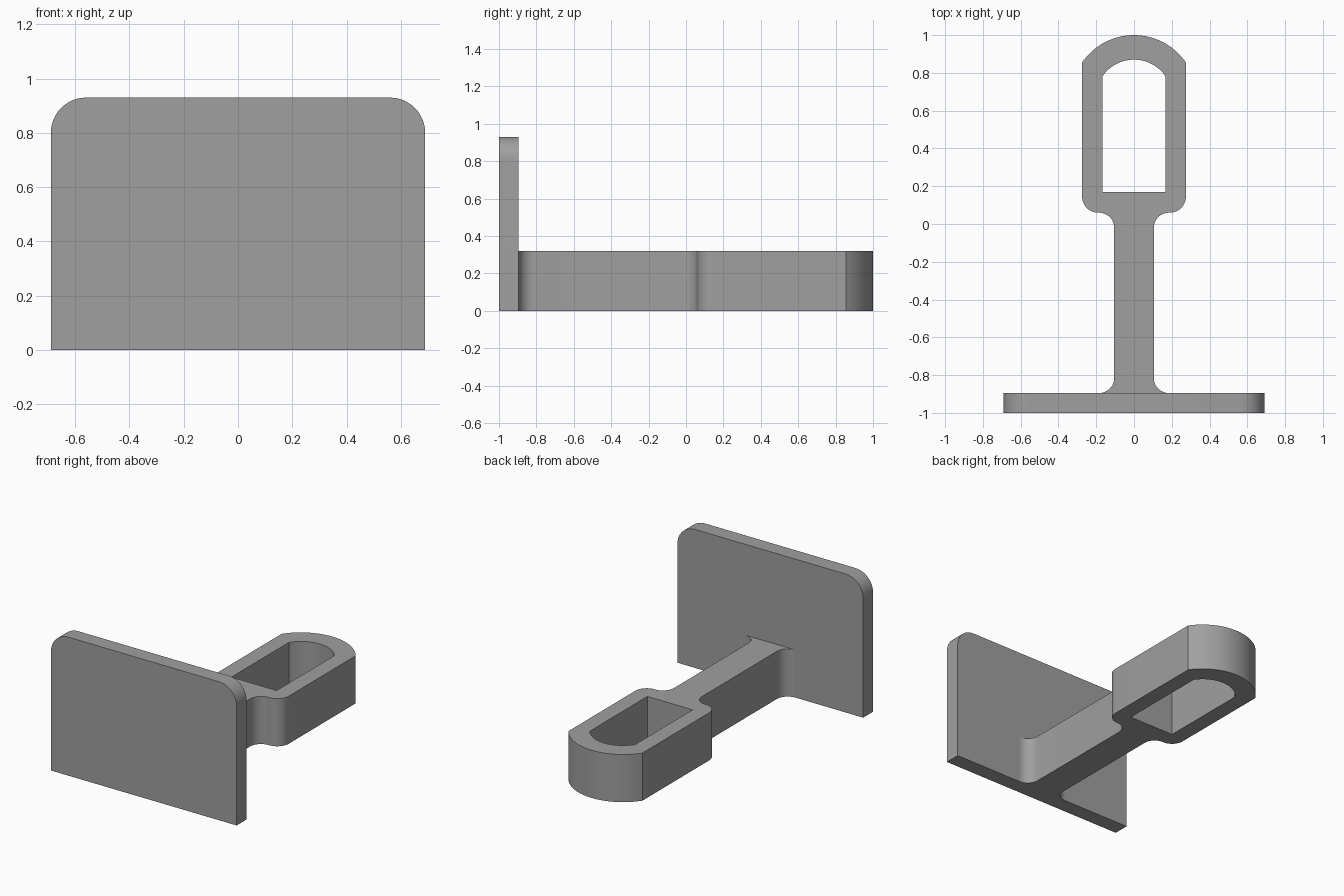
import bpy, bmesh, math
from mathutils import Vector

if "Cube" in bpy.data.objects:
    bpy.data.objects.remove(bpy.data.objects["Cube"])

grey = bpy.data.materials.new("plain grey")
grey.diffuse_color = (0.35, 0.35, 0.35, 1)
grey.use_nodes = True
grey.node_tree.nodes["Principled BSDF"].inputs["Base Color"].default_value = grey.diffuse_color


def arc(cx, cy, r, a0, a1, n=12):
    """Points on a circular arc, angles in degrees."""
    return [(cx + r * math.cos(math.radians(a0 + (a1 - a0) * i / n)),
             cy + r * math.sin(math.radians(a0 + (a1 - a0) * i / n)))
            for i in range(n + 1)]


def mirrored(half):
    """Close a right-hand half outline by mirroring it across x = 0."""
    return half + [(-x, y) for x, y in reversed(half) if abs(x) > 1e-6]


def extruded(name, loops, to_3d, depth):
    """Fill an outline (further loops are holes) and extrude it along depth."""
    bm = bmesh.new()
    for loop in loops:
        vs = [bm.verts.new(to_3d(*p)) for p in loop]
        for a, b in zip(vs, vs[1:] + vs[:1]):
            bm.edges.new((a, b))
    bmesh.ops.triangle_fill(bm, edges=bm.edges[:], use_beauty=True)
    ext = bmesh.ops.extrude_face_region(bm, geom=bm.faces[:], use_keep_orig=True)
    moved = [g for g in ext["geom"] if isinstance(g, bmesh.types.BMVert)]
    bmesh.ops.translate(bm, verts=moved, vec=Vector(depth))
    bmesh.ops.recalc_face_normals(bm, faces=bm.faces[:])
    me = bpy.data.meshes.new(name)
    bm.to_mesh(me)
    bm.free()
    me.materials.append(grey)
    ob = bpy.data.objects.new(name, me)
    bpy.context.collection.objects.link(ob)
    bpy.ops.object.select_all(action='DESELECT')
    ob.select_set(True)
    bpy.context.view_layer.objects.active = ob
    bpy.ops.object.shade_smooth_by_angle(angle=math.radians(30))
    return ob


# Upright plate with rounded top corners
plate = mirrored([(0.69, 0)] + arc(0.56, 0.80, 0.13, 0, 90))
extruded("upright_plate", [plate], lambda x, z: (x, -1, z), (0, 0.105, 0))

# Arm flaring into the plate, and the looped end with its slot
tip = math.degrees(math.asin(0.275 / 0.333))
outer = mirrored(
    [(0.185, -0.895)]
    + arc(0.185, -0.815, 0.08, 270, 180)[1:]   # flare at the plate
    + arc(0.185, -0.02, 0.08, 180, 90)         # flare at the loop
    + arc(0.19, 0.145, 0.085, 270, 360)        # rounded shoulder
    + arc(0, 0.667, 0.333, 90 - tip, 90, 16))  # domed end
inner_tip = math.degrees(math.asin(0.168 / 0.202))
slot = mirrored([(0.168, 0.17)] + arc(0, 0.668, 0.202, 90 - inner_tip, 90, 16))
extruded("arm_with_loop", [outer, slot], lambda x, y: (x, y, 0), (0, 0, 0.32))
